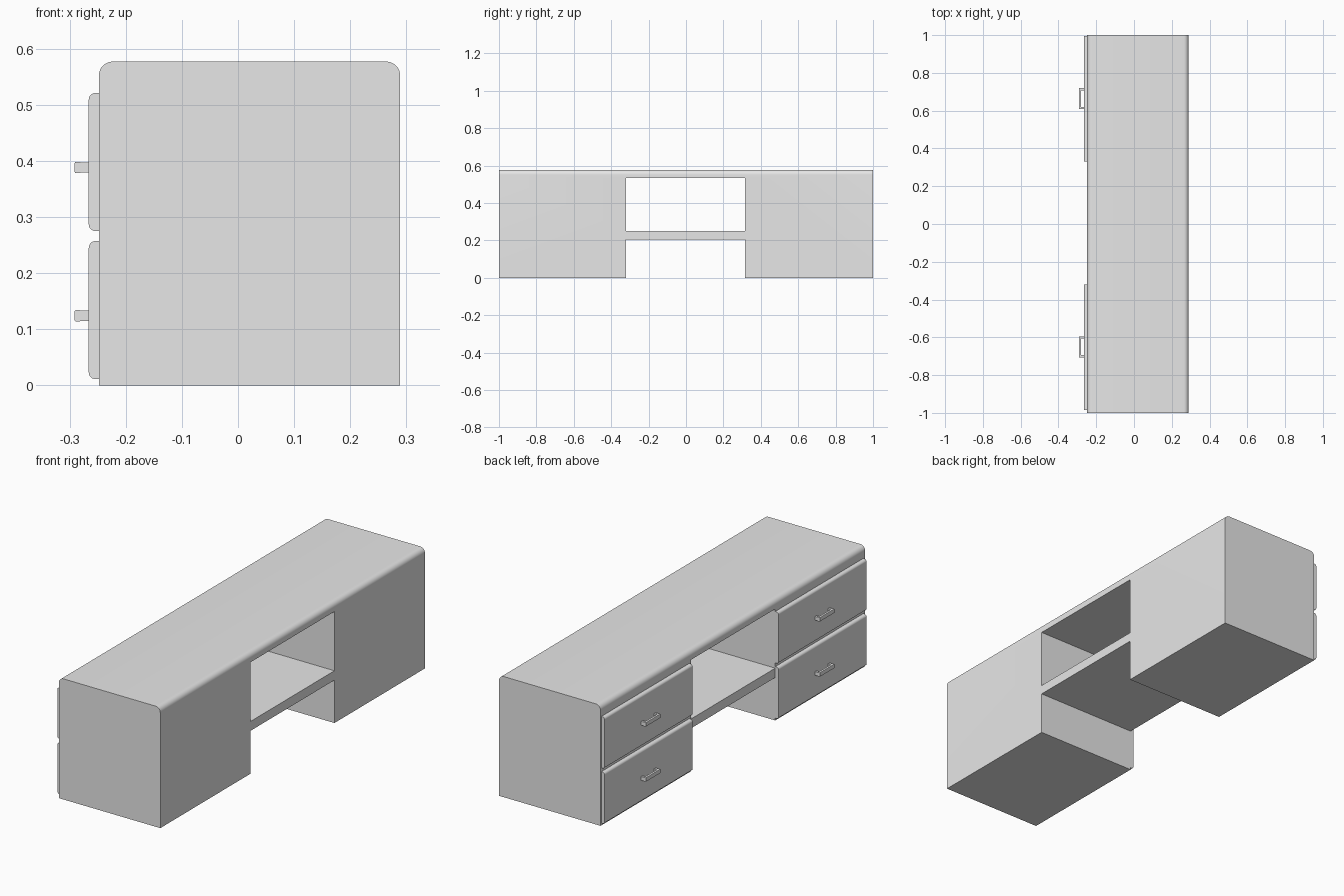
import bpy, bmesh, math

if "Cube" in bpy.data.objects:
    bpy.data.objects.remove(bpy.data.objects["Cube"])

grey = bpy.data.materials.new("light grey")
grey.use_nodes = True
grey.diffuse_color = (0.8, 0.8, 0.8, 1)
grey.node_tree.nodes["Principled BSDF"].inputs["Base Color"].default_value = (0.8, 0.8, 0.8, 1)


def rounded_profile(x0, x1, z0, z1, radii, steps=8):
    """Rectangle in xz; radii run bottom left, bottom right, top right, top left."""
    corners = [(x0, z0, 1, 1), (x1, z0, -1, 1), (x1, z1, -1, -1), (x0, z1, 1, -1)]
    points = []
    for i, ((x, z, sx, sz), r) in enumerate(zip(corners, radii)):
        if r == 0:
            points.append((x, z))
            continue
        for k in range(steps + 1):
            a = math.pi + (i + k / steps) * math.pi / 2
            points.append((x + sx * r + r * math.cos(a), z + sz * r + r * math.sin(a)))
    return points


def extrude_y(name, profile, y0, y1):
    """Prism running along y."""
    bm = bmesh.new()
    face = bm.faces.new([bm.verts.new((x, y0, z)) for x, z in profile])
    extruded = bmesh.ops.extrude_face_region(bm, geom=[face])["geom"]
    verts = [g for g in extruded if isinstance(g, bmesh.types.BMVert)]
    bmesh.ops.translate(bm, verts=verts, vec=(0, y1 - y0, 0))
    bmesh.ops.recalc_face_normals(bm, faces=bm.faces)
    mesh = bpy.data.meshes.new(name)
    bm.to_mesh(mesh)
    bm.free()
    mesh.materials.append(grey)
    obj = bpy.data.objects.new(name, mesh)
    bpy.context.collection.objects.link(obj)
    return obj


def box(name, x0, x1, y0, y1, z0, z1):
    return extrude_y(name, rounded_profile(x0, x1, z0, z1, (0, 0, 0, 0)), y0, y1)


def smooth(obj):
    bpy.ops.object.select_all(action="DESELECT")
    obj.select_set(True)
    bpy.context.view_layer.objects.active = obj
    bpy.ops.object.shade_smooth_by_angle(angle=math.radians(30))


# Cabinet body with rounded long top edges
FRONT, BACK = -0.248, 0.289
body = extrude_y("cabinet_body",
                 rounded_profile(FRONT, BACK, 0, 0.577, (0, 0, 0.025, 0.025)), -1, 1)

# Openings above and below the middle shelf
for name, z0, z1 in (("shelf_opening", 0.25, 0.533), ("leg_opening", -0.1, 0.205)):
    cutter = box(name, -0.5, 0.5, -0.32, 0.316, z0, z1)
    cutter.hide_render = True
    cut = body.modifiers.new(name, "BOOLEAN")
    cut.operation = "DIFFERENCE"
    cut.solver = "EXACT"
    cut.object = cutter
    bpy.context.view_layer.objects.active = body
    bpy.ops.object.modifier_apply(modifier=cut.name)
    bpy.data.objects.remove(cutter)
smooth(body)

# Drawer fronts with bar handles
DRAWER = -0.266
for side, y0, y1 in (("left", -0.985, -0.32), ("right", 0.33, 0.994)):
    for level, z0 in (("lower", 0.011), ("upper", 0.275)):
        tag = f"{level}_{side}"
        front = extrude_y("drawer_front_" + tag,
                          rounded_profile(DRAWER, FRONT, z0, z0 + 0.246,
                                          (0.012, 0, 0, 0.012)), y0, y1)
        smooth(front)

        mid, z = (y0 + y1) / 2 + 0.002, z0 + 0.113
        bar = extrude_y("handle_bar_" + tag,
                        rounded_profile(-0.291, -0.28, z - 0.01, z + 0.01, [0.002] * 4, 2),
                        mid - 0.055, mid + 0.055)
        smooth(bar)
        for end, s in (("a", -1), ("b", 1)):
            ya, yb = sorted((mid + s * 0.044, mid + s * 0.055))
            box(f"handle_post_{tag}_{end}", -0.282, DRAWER, ya, yb, z - 0.009, z + 0.009)
